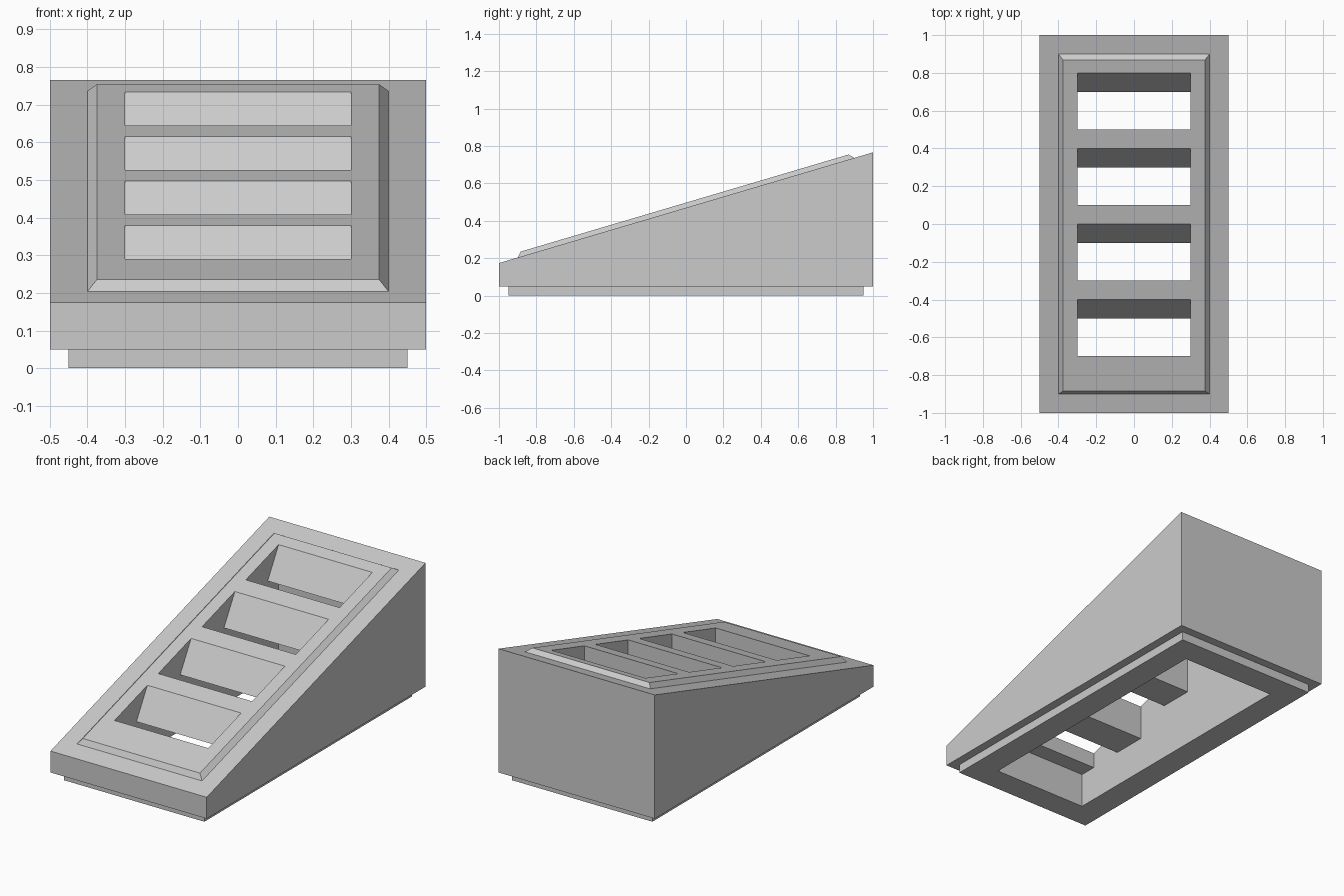
import bpy
import bmesh
from mathutils import Vector

cube = bpy.data.objects.get("Cube")
if cube:
    bpy.data.objects.remove(cube, do_unlink=True)

SLOPE, MID = 0.296, 0.47
RAISE = 0.026            # panel height, square to the slope
BAR_DEPTH = 0.172        # depth of each slanted louver
NORMAL = Vector((0, -SLOPE, 1)).normalized()
ALONG = Vector((0, 1, SLOPE)).normalized()


def slope_z(y):
    return MID + SLOPE * y


def link_object(name, bm):
    bmesh.ops.recalc_face_normals(bm, faces=bm.faces)
    mesh = bpy.data.meshes.new(name)
    bm.to_mesh(mesh)
    bm.free()
    obj = bpy.data.objects.new(name, mesh)
    bpy.context.collection.objects.link(obj)
    return obj


def prism(profile, half_width):
    """Extrude a (y, z) profile across x."""
    bm = bmesh.new()
    face = bm.faces.new([bm.verts.new((-half_width, y, z)) for y, z in profile])
    moved = bmesh.ops.extrude_face_region(bm, geom=[face])["geom"]
    verts = [v for v in moved if isinstance(v, bmesh.types.BMVert)]
    bmesh.ops.translate(bm, verts=verts, vec=(2 * half_width, 0, 0))
    bmesh.ops.recalc_face_normals(bm, faces=bm.faces)
    return bm


def step(bm, face, place):
    """Inset a face, then move each inner corner by its x and y signs."""
    bmesh.ops.inset_region(bm, faces=[face], thickness=0.01)
    for v in face.verts:
        v.co = place(1 if v.co.x > 0 else -1, 1 if v.co.y > 0 else -1)


# Wedge body
bm = prism([(-1, 0.05), (1, 0.05), (1, slope_z(1)), (-1, slope_z(-1))], 0.5)
bm.normal_update()
bottom = min(bm.faces, key=lambda f: f.normal.z)
top = max(bm.faces, key=lambda f: f.normal.z)

# Plinth under the wedge
step(bm, bottom, lambda sx, sy: Vector((sx * 0.45, sy * 0.95, 0.05)))
step(bm, bottom, lambda sx, sy: Vector((sx * 0.45, sy * 0.95, 0)))

# Raised panel with bevelled rim
step(bm, top, lambda sx, sy: Vector((sx * 0.4, sy * 0.9, slope_z(sy * 0.9))))
step(bm, top, lambda sx, sy: Vector((sx * 0.375, sy * 0.9, slope_z(sy * 0.9)))
     + NORMAL * RAISE - ALONG * sy * 0.025)
body = link_object("louvered_wedge", bm)

# Hollow underside with four slanted slots
profile = [(-0.8, -0.1), (0.8, -0.1)]
for y in (0.8, 0.4, 0, -0.4):
    base = slope_z(y) + 0.027 - BAR_DEPTH
    reach = base + BAR_DEPTH * 1.5
    profile += [(min(y + 0.1, 0.8), base), (y - 0.1, base),
                (y + 0.05, reach), (y - 0.3, reach)]
profile += [(-0.7, 0.2), (-0.8, 0.2)]
cutter = link_object("slot_cutter", prism(profile, 0.3))
cutter.hide_render = True

cut = body.modifiers.new("slots", "BOOLEAN")
cut.operation = "DIFFERENCE"
cut.solver = "EXACT"
cut.object = cutter
bpy.context.view_layer.objects.active = body
bpy.ops.object.modifier_apply(modifier=cut.name)
bpy.data.objects.remove(cutter, do_unlink=True)

# Plain grey finish
grey = bpy.data.materials.new("light_grey")
grey.use_nodes = True
colour = (0.6, 0.6, 0.6, 1)
grey.diffuse_color = colour
grey.node_tree.nodes["Principled BSDF"].inputs["Base Color"].default_value = colour
body.data.materials.clear()
body.data.materials.append(grey)
